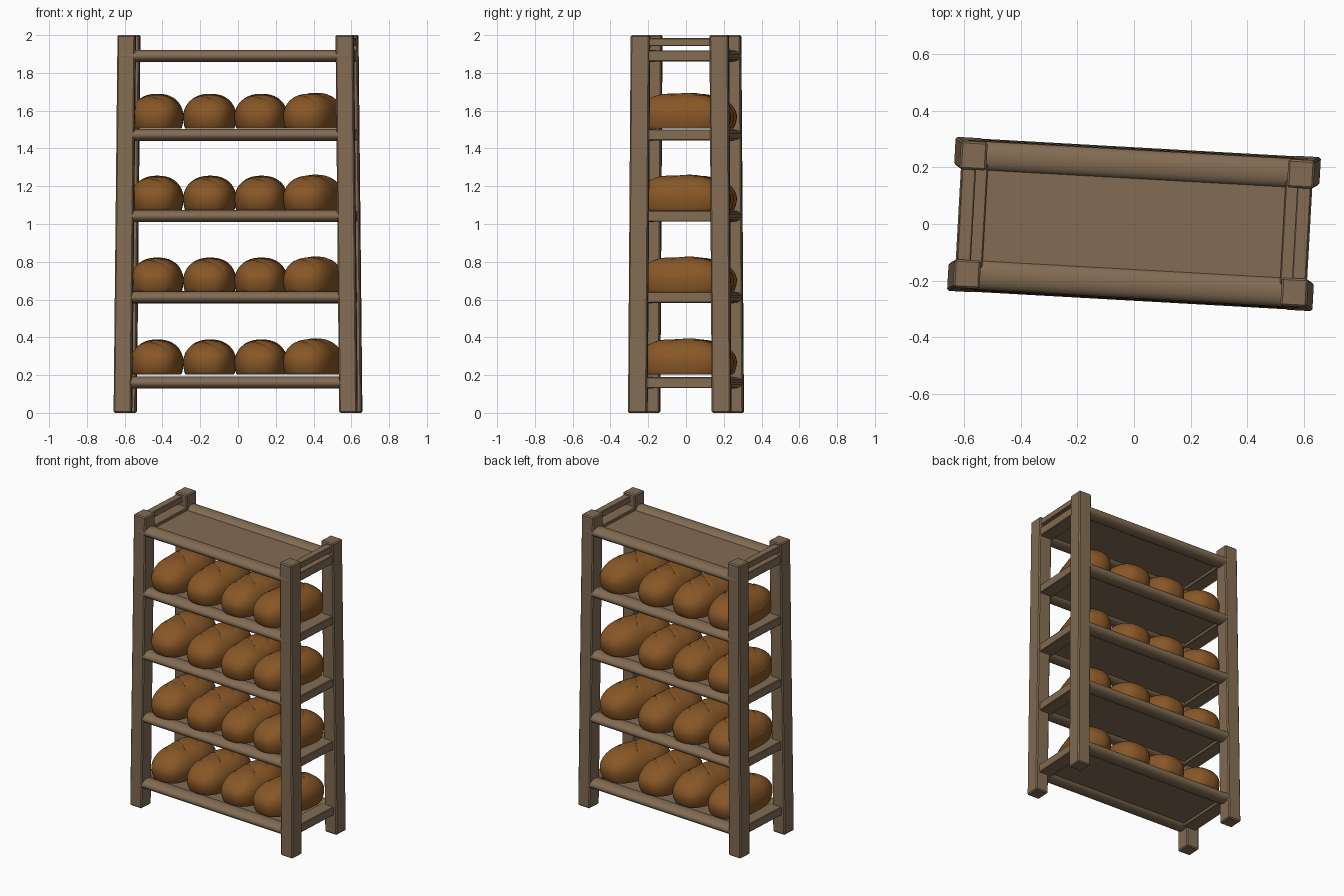
import bpy, bmesh, math
from mathutils import Matrix, Vector

if "Cube" in bpy.data.objects:
    bpy.data.objects.remove(bpy.data.objects["Cube"], do_unlink=True)

# The whole rack stands slightly turned
TURN = Matrix.Rotation(math.radians(-3.2), 4, "Z")


def make_material(name, rgb):
    mat = bpy.data.materials.new(name)
    mat.use_nodes = True
    color = (*rgb, 1.0)
    mat.diffuse_color = color
    mat.node_tree.nodes["Principled BSDF"].inputs["Base Color"].default_value = color
    return mat


WOOD = make_material("weathered wood", (0.225, 0.150, 0.087))
CRUST = make_material("bread crust", (0.245, 0.095, 0.020))


def mesh_from(bm, name, mat):
    mesh = bpy.data.meshes.new(name)
    bm.to_mesh(mesh)
    bm.free()
    mesh.materials.append(mat)
    return mesh


def place(name, mesh, location=(0, 0, 0), yaw=0.0, height=1.0):
    obj = bpy.data.objects.new(name, mesh)
    bpy.context.collection.objects.link(obj)
    obj.matrix_world = (TURN @ Matrix.Translation(location)
                        @ Matrix.Rotation(yaw, 4, "Z")
                        @ Matrix.Diagonal((1, 1, height, 1)))
    return obj


def box(name, size, location, bevel=0.004, lean=(0, 0)):
    bm = bmesh.new()
    bmesh.ops.create_cube(bm, size=1)
    for v in bm.verts:
        v.co = Vector(a * b for a, b in zip(v.co, size))
        if v.co.z > 0:
            v.co += Vector((lean[0], lean[1], 0))
    bmesh.ops.bevel(bm, geom=bm.edges[:], offset=bevel, segments=1, affect="EDGES")
    return place(name, mesh_from(bm, name, WOOD), location)


def smooth(obj, angle):
    bpy.ops.object.select_all(action="DESELECT")
    obj.select_set(True)
    bpy.context.view_layer.objects.active = obj
    bpy.ops.object.shade_smooth_by_angle(angle=math.radians(angle))


def round_rail(name, length, location):
    bm = bmesh.new()
    bmesh.ops.create_cone(bm, cap_ends=True, segments=20, radius1=1, radius2=1, depth=length)
    for v in bm.verts:
        v.co = Vector((v.co.z, v.co.x * 0.052, v.co.y * 0.032))
    bmesh.ops.recalc_face_normals(bm, faces=bm.faces)
    smooth(place(name, mesh_from(bm, name, WOOD), location), 40)


def power(value, exponent):
    return math.copysign(abs(value) ** exponent, value)


def loaf_mesh():
    # Plump loaf, flat underneath, with shallow diagonal scores on top
    bm = bmesh.new()
    bmesh.ops.create_uvsphere(bm, u_segments=64, v_segments=48, radius=1)
    for v in bm.verts:
        x, y, z = v.co
        flat = math.hypot(x, y)
        stretch = 1.0
        if flat > 1e-5:
            cx, cy = x / flat, y / flat
            stretch = (abs(cx) ** 2.6 + abs(cy) ** 2.6) ** (-1 / 2.6)
        spread = power(flat, 0.85) / max(flat, 1e-5)
        px = x * stretch * spread * 0.139
        py = y * stretch * spread * 0.245
        pz = 0.065 + (z * 0.122 if z > 0 else max(z * 0.16, -0.065))
        if z > 0.2:
            pz -= 0.006 * math.exp(-((py + 0.03) / 0.06) ** 2)
            for center in (-0.14, -0.01, 0.12):
                gap = abs(py - center + 0.7 * px)
                if abs(px) < 0.085:
                    pz -= 0.006 * max(0, 1 - gap / 0.012)
        v.co = Vector((px, py, pz))
    bmesh.ops.recalc_face_normals(bm, faces=bm.faces)
    return mesh_from(bm, "bread_loaf", CRUST)


# Corner posts leaning slightly inward
for sx, side in ((1, "left"), (-1, "right")):
    for sy, end in ((-1, "front"), (1, "back")):
        box(f"{end}_{side}_post", (0.094, 0.1, 2.0), (sx * 0.598, sy * 0.222, 1.0),
            bevel=0.007, lean=(-sx * 0.02, -sy * 0.013))

# Shelves: long rounded rails, square side rails and a thin recessed board
for i, z in enumerate((0.16, 0.612, 1.042, 1.472, 1.89), start=1):
    for sy, end in ((-1, "front"), (1, "back")):
        round_rail(f"shelf_{i}_{end}_rail", 1.2, (0, sy * (0.219 - 0.005 * z), z))
    for sx, side in ((1, "left"), (-1, "right")):
        box(f"shelf_{i}_{side}_rail", (0.095, 0.37, 0.058), (sx * 0.573, 0, z))
    box(f"shelf_{i}_board", (1.1, 0.38, 0.02), (0, 0, z), bevel=0.002)

# Upper bars joining the post tops at each side
for sx, side in ((1, "left"), (-1, "right")):
    box(f"{side}_top_bar", (0.05, 0.36, 0.042), (sx * 0.592, 0, 1.963))

# Four loaves on each of the lower shelves, the last one turned
loaf = loaf_mesh()
for row in range(4):
    for col, x in enumerate((-0.43, -0.15, 0.122, 0.4)):
        last = col == 3
        obj = place(f"loaf_{row + 1}_{col + 1}", loaf, (x, 0, 0.204 + 0.4335 * row),
                    yaw=math.radians(-13) if last else 0.0, height=1.03 if last else 1.0)
        if row == 0 and col == 0:
            smooth(obj, 35)
